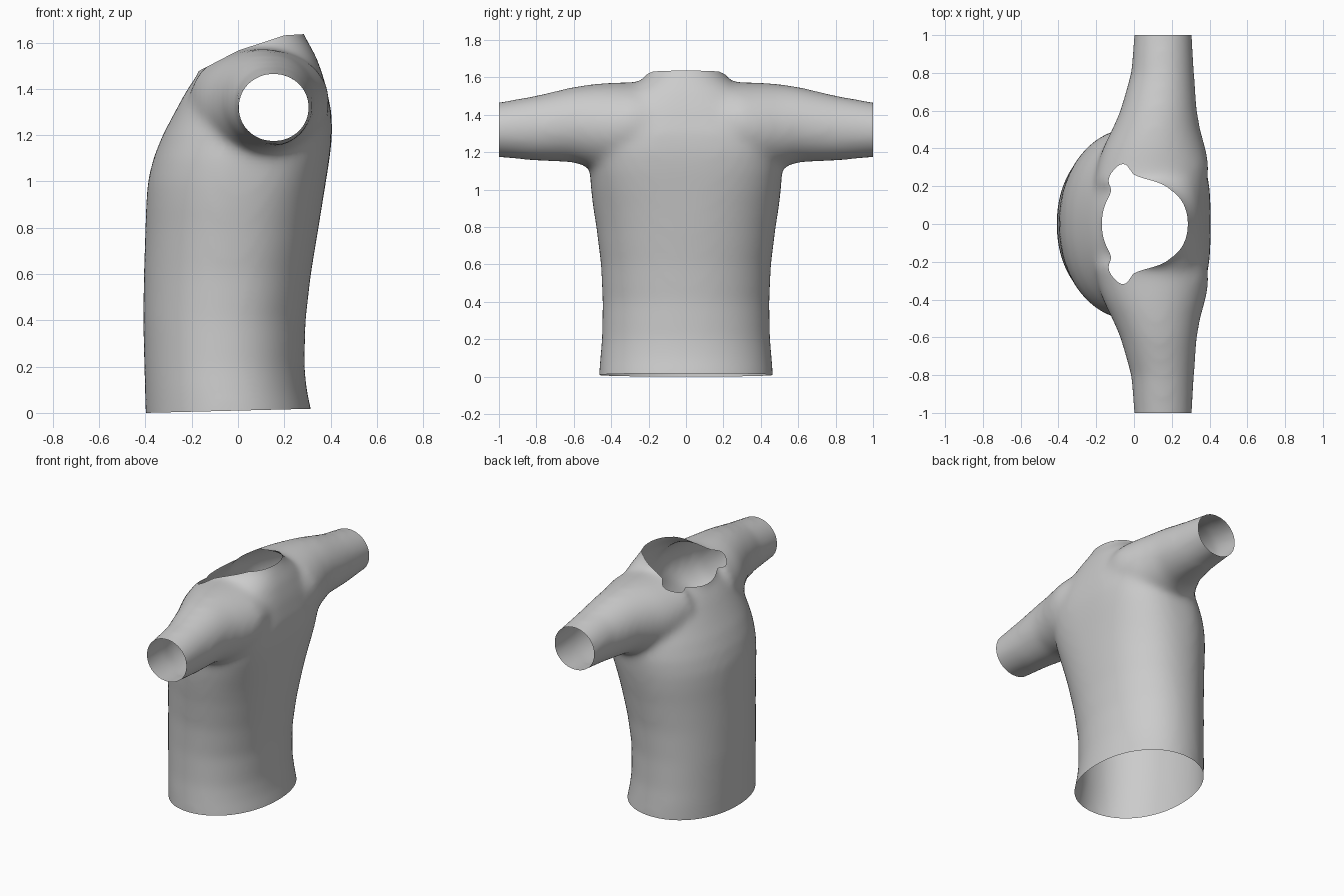
import bpy, bmesh, math
from mathutils import Vector

if "Cube" in bpy.data.objects:
    bpy.data.objects.remove(bpy.data.objects["Cube"])

SEG = 64


def spow(v, p):
    return math.copysign(abs(v) ** p, v)


def loft(name, rings):
    """Closed solid skinned through a list of point rings."""
    bm = bmesh.new()
    loops = [[bm.verts.new(p) for p in ring] for ring in rings]
    for a, b in zip(loops, loops[1:]):
        for i in range(SEG):
            j = (i + 1) % SEG
            bm.faces.new((a[i], a[j], b[j], b[i]))
    bm.faces.new(loops[0])
    bm.faces.new(loops[-1])
    bmesh.ops.recalc_face_normals(bm, faces=bm.faces)
    mesh = bpy.data.meshes.new(name)
    bm.to_mesh(mesh)
    bm.free()
    obj = bpy.data.objects.new(name, mesh)
    bpy.context.collection.objects.link(obj)
    return obj


def body_ring(xf, zf, xb, zb, half, bow, front, back):
    """Rounded ring; front and back differ in height and squareness."""
    pts = []
    for i in range(SEG):
        t = 2 * math.pi * i / SEG
        p = 2 / (back if math.cos(t) > 0 else front)
        u, v = spow(math.cos(t), p), spow(math.sin(t), p)
        k = (u + 1) / 2
        pts.append((xf + (xb - xf) * k, half * v,
                    zf + (zb - zf) * k + bow * abs(v)))
    return pts


def sleeve_ring(y, x0, x1, z0, z1):
    """Oval ring across a sleeve."""
    return [((x0 + x1) / 2 + (x1 - x0) / 2 * math.cos(2 * math.pi * i / SEG), y,
             (z0 + z1) / 2 + (z1 - z0) / 2 * math.sin(2 * math.pi * i / SEG))
            for i in range(SEG)]


# Body from below the hem up through the tilted neck
body = [body_ring(f, z, b, z, h, 0, pf, pb) for z, f, b, h, pf, pb in (
    (-0.08, -0.397, 0.327, 0.468, 2.1, 2.1), (0.0, -0.399, 0.319, 0.466, 2.1, 2.1),
    (0.1, -0.402, 0.297, 0.459, 2.1, 2.1), (0.2, -0.405, 0.287, 0.450, 2.1, 2.1),
    (0.4, -0.410, 0.292, 0.446, 2.1, 2.1), (0.6, -0.407, 0.315, 0.455, 2.1, 2.2),
    (0.8, -0.400, 0.348, 0.480, 2.1, 2.3), (0.9, -0.397, 0.364, 0.496, 2.1, 2.4),
    (1.0, -0.390, 0.380, 0.508, 2.1, 2.6), (1.1, -0.366, 0.396, 0.515, 2.1, 2.8),
    (1.2, -0.326, 0.407, 0.508, 2.1, 3.0), (1.3, -0.273, 0.404, 0.490, 2.1, 3.0))]
body += [body_ring(*r) for r in (
    (-0.224, 1.39, 0.376, 1.43, 0.45, 0.0, 2.1, 2.6),
    (-0.190, 1.44, 0.342, 1.53, 0.36, 0.015, 2.1, 2.2),
    (-0.168, 1.47, 0.302, 1.605, 0.25, 0.025, 2.0, 2.0),
    (-0.161, 1.50, 0.276, 1.65, 0.213, 0.025, 2.0, 2.0),
    (-0.158, 1.68, 0.262, 1.82, 0.210, 0.025, 2.0, 2.0))]
shirt = loft("shirt", body)

# Both sleeves and the shoulders as one mirrored tube
half = [(0.22, -0.21, 0.385, 1.14, 1.578), (0.3, -0.195, 0.398, 1.12, 1.574),
        (0.36, -0.18, 0.388, 1.10, 1.573),
        (0.42, -0.157, 0.374, 1.095, 1.571), (0.5, -0.117, 0.351, 1.113, 1.564),
        (0.6, -0.073, 0.333, 1.145, 1.550),
        (0.8, -0.016, 0.319, 1.154, 1.503), (1.0, 0.000, 0.308, 1.172, 1.467),
        (1.12, 0.006, 0.303, 1.18, 1.447)]
tube = ([(-r[0], *r[1:]) for r in reversed(half)]
        + [(0, -0.10, 0.35, 1.2, 1.53)] + half)
sleeves = loft("sleeves", [sleeve_ring(*r) for r in tube])

# Merge into one cloth surface with soft armpits and shoulders
union = shirt.modifiers.new("union", 'BOOLEAN')
union.operation, union.solver, union.object = 'UNION', 'EXACT', sleeves
remesh = shirt.modifiers.new("remesh", 'REMESH')
remesh.mode, remesh.voxel_size = 'VOXEL', 0.02
smooth = shirt.modifiers.new("smooth", 'SMOOTH')
smooth.factor, smooth.iterations = 0.5, 20
bpy.context.view_layer.update()
graph = bpy.context.evaluated_depsgraph_get()
mesh = bpy.data.meshes.new_from_object(shirt.evaluated_get(graph))
shirt.modifiers.clear()
shirt.data = mesh
bpy.data.objects.remove(sleeves)

# Cut the openings: cuffs, hem and three planes for the curved neckline
bm = bmesh.new()
bm.from_mesh(mesh)
for point, normal in (((0, 1, 0), (0, 1, 0)), ((0, -1, 0), (0, -1, 0)),
                      ((-0.4, 0, 0.0), (0.025, 0, -1)),
                      ((0, 0, 1.565), (-0.52, 0, 1)),
                      ((0, 0, 1.565), (-0.33, 0, 1)),
                      ((0.2, 0, 1.631), (-0.06, 0, 1))):
    bmesh.ops.bisect_plane(bm, geom=bm.verts[:] + bm.edges[:] + bm.faces[:],
                           plane_co=Vector(point), plane_no=Vector(normal),
                           clear_outer=True)
for f in bm.faces:
    f.smooth = True
bm.to_mesh(mesh)
bm.free()

# Plain grey cloth
cloth = bpy.data.materials.new("grey_cloth")
cloth.diffuse_color = (0.6, 0.6, 0.6, 1)
cloth.use_nodes = True
cloth.node_tree.nodes["Principled BSDF"].inputs["Base Color"].default_value = cloth.diffuse_color
mesh.materials.clear()
mesh.materials.append(cloth)
